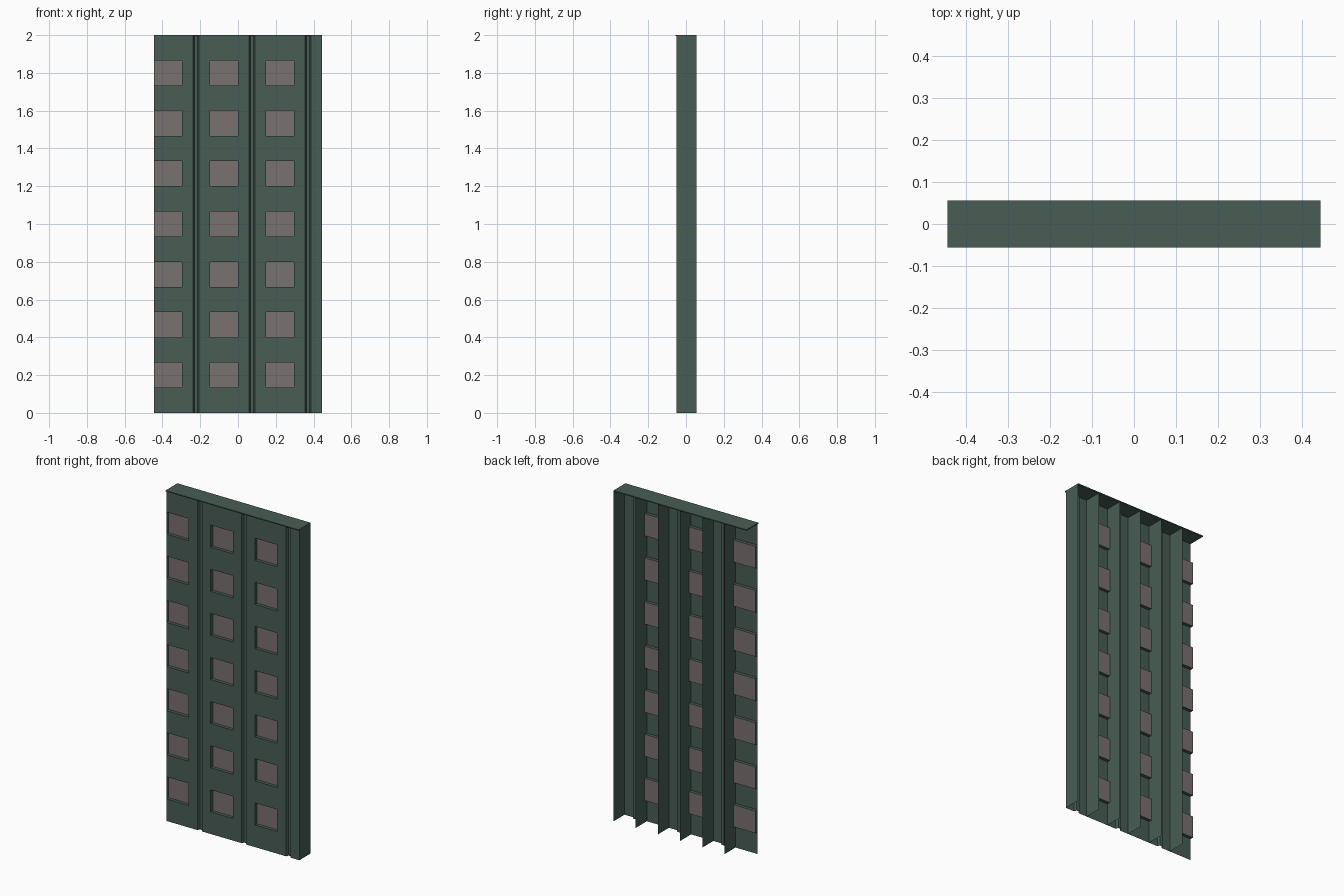
import bpy, bmesh

if "Cube" in bpy.data.objects:
    bpy.data.objects.remove(bpy.data.objects["Cube"])

W, H = 0.445, 2.0
BAY = 2 * W / 6            # six bays: window, groove, window, ...
FRONT, BACK = -0.049, 0.0565
GLASS = FRONT + 0.02       # recessed pane depth
ROWS, UNIT = 7, H / 15     # panes and bands alternate in height


def material(name, color):
    m = bpy.data.materials.new(name)
    m.diffuse_color = color
    m.use_nodes = True
    m.node_tree.nodes["Principled BSDF"].inputs["Base Color"].default_value = m.diffuse_color
    return m


green = material("green_metal", (0.065, 0.11, 0.09, 1))
brown = material("brown_pane", (0.19, 0.165, 0.16, 1))


def make(name, faces, mat):
    """Build one object from a list of face corner lists."""
    bm = bmesh.new()
    for f in faces:
        bm.faces.new([bm.verts.new(p) for p in f])
    bmesh.ops.remove_doubles(bm, verts=bm.verts, dist=1e-5)
    me = bpy.data.meshes.new(name)
    bm.to_mesh(me)
    bm.free()
    me.materials.append(mat)
    ob = bpy.data.objects.new(name, me)
    bpy.context.collection.objects.link(ob)
    return ob


def upright(profile, z0, z1):
    """Vertical sheet following an xy profile."""
    return [[(*a, z0), (*b, z0), (*b, z1), (*a, z1)]
            for a, b in zip(profile, profile[1:])]


def shelf(x0, x1, y0, y1, z, up=True):
    f = [(x0, y0, z), (x1, y0, z), (x1, y1, z), (x0, y1, z)]
    return f if up else f[::-1]


wall, panes, grooves, fins = [], [], [], []
for col in range(3):
    x0 = -W + 2 * col * BAY
    x1, x2 = x0 + BAY, x0 + 2 * BAY

    # Window bay: solid bands and recessed panes
    for i in range(ROWS + 1):
        z = 2 * i * UNIT
        wall += upright([(x0, FRONT), (x1, FRONT)], z, z + UNIT)
    for i in range(ROWS):
        z0, z1 = (2 * i + 1) * UNIT, (2 * i + 2) * UNIT
        panes += upright([(x0, GLASS), (x1, GLASS)], z0, z1)
        wall.append(shelf(x0, x1, FRONT, GLASS, z0))
        wall.append(shelf(x0, x1, FRONT, GLASS, z1, False))
        if col == 0:
            wall += upright([(x0, GLASS), (x0, FRONT)], z0, z1)[0:1]

    # Plain bay with a vertical groove down its middle
    c = (x1 + x2) / 2
    grooves += upright([(x1, FRONT), (c - 0.015, FRONT), (c - 0.009, FRONT + 0.015),
                        (c + 0.009, FRONT + 0.015), (c + 0.015, FRONT), (x2, FRONT)], 0, H)

    # Stiffening fins behind the wall, the last one closing the right end
    for x in (x1, x2):
        fins += upright([(x, FRONT), (x, BACK)], 0, H)

make("window_wall", wall, green)
make("window_panes", panes, brown)
make("grooved_panels", grooves, green)
make("back_fins", fins, green)

# Thin top cap with a small front lip
cap_z = H - 0.006
y0 = -BACK
cap = [shelf(-W, W, y0, BACK, H), shelf(-W, W, y0, BACK, cap_z, False)]
cap += upright([(-W, y0), (W, y0), (W, BACK), (-W, BACK), (-W, y0)], cap_z, H)
make("top_cap", cap, green)
